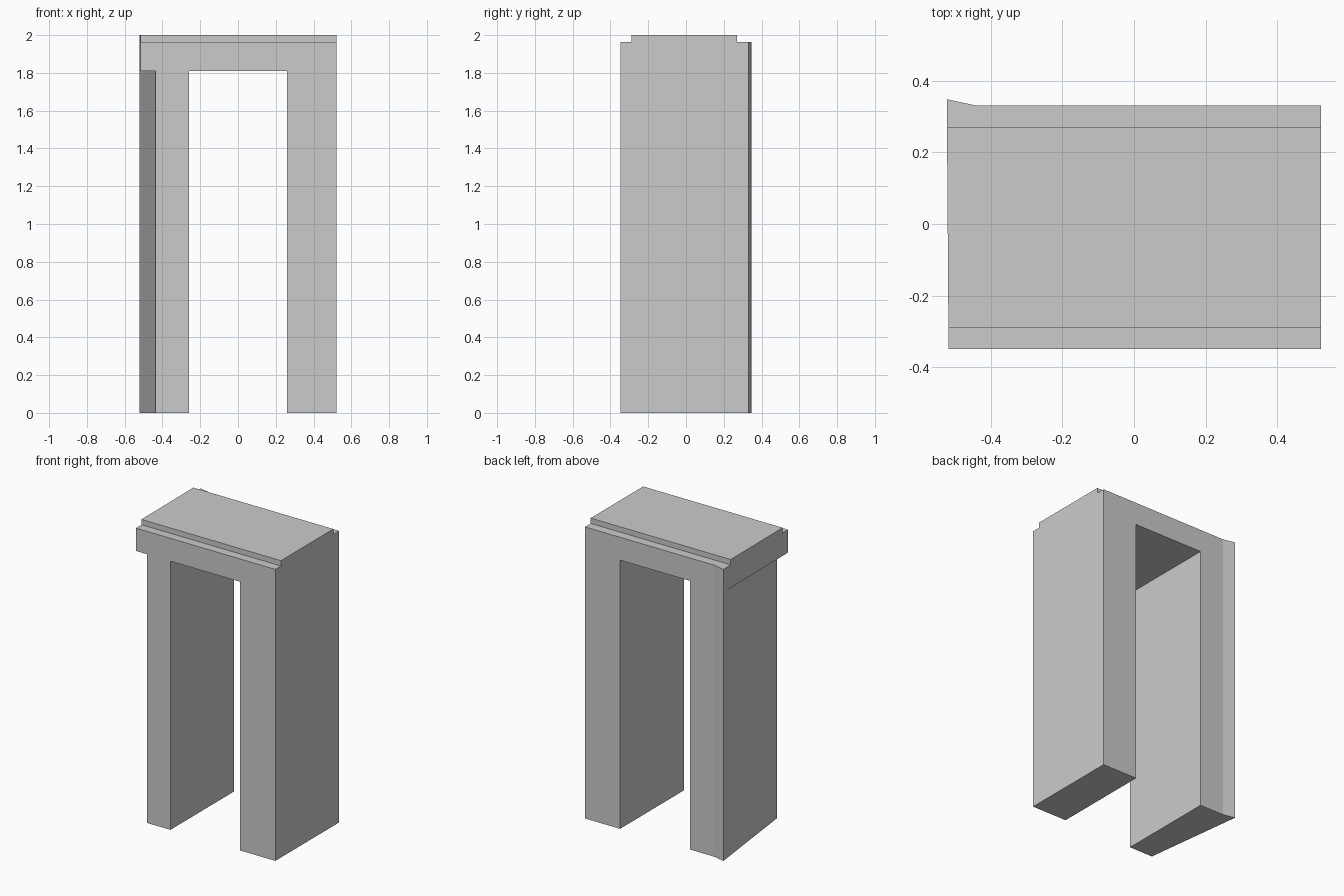
import bpy
import bmesh

if "Cube" in bpy.data.objects:
    bpy.data.objects.remove(bpy.data.objects["Cube"])


def prism(name, footprint, z0, z1):
    """Closed solid from a plan outline, extruded upward."""
    bm = bmesh.new()
    face = bm.faces.new([bm.verts.new((x, y, z0)) for x, y in footprint])
    top = bmesh.ops.extrude_face_region(bm, geom=[face])["geom"]
    verts = [v for v in top if isinstance(v, bmesh.types.BMVert)]
    bmesh.ops.translate(bm, vec=(0, 0, z1 - z0), verts=verts)
    bmesh.ops.recalc_face_normals(bm, faces=bm.faces)
    mesh = bpy.data.meshes.new(name)
    bm.to_mesh(mesh)
    bm.free()
    obj = bpy.data.objects.new(name, mesh)
    bpy.context.collection.objects.link(obj)
    return obj


def rect(x0, x1, y0, y1):
    return [(x0, y0), (x1, y0), (x1, y1), (x0, y1)]


# Solid block with a small flare at the back left corner
door_frame = prism("door_frame", [
    (-0.517, -0.348), (0.522, -0.348), (0.522, 0.33),
    (-0.439, 0.33), (-0.522, 0.348)], 0, 2)

cutters = [
    # Doorway opening
    prism("doorway_cutter", rect(-0.26, 0.26, -1, 1), -0.2, 1.81),
    # Stepped edges along the top, front and back
    prism("front_step_cutter", rect(-1, 1, -1, -0.289), 1.964, 2.2),
    prism("back_step_cutter", rect(-1, 1, 0.269, 1), 1.964, 2.2),
    # Slanted outer side of the left leg, under the lintel
    prism("leg_taper_cutter", [
        (-0.4116, -0.548), (-0.5234, 0.3555), (-1, 0.3555), (-1, -0.548)],
        -0.2, 1.81),
]

for cutter in cutters:
    mod = door_frame.modifiers.new(cutter.name, 'BOOLEAN')
    mod.operation = 'DIFFERENCE'
    mod.solver = 'EXACT'
    mod.object = cutter
    cutter.hide_render = True

# Bake the cuts, then remove the cutters
bpy.context.view_layer.objects.active = door_frame
for mod in list(door_frame.modifiers):
    bpy.ops.object.modifier_apply(modifier=mod.name)
for cutter in cutters:
    bpy.data.objects.remove(cutter, do_unlink=True)
